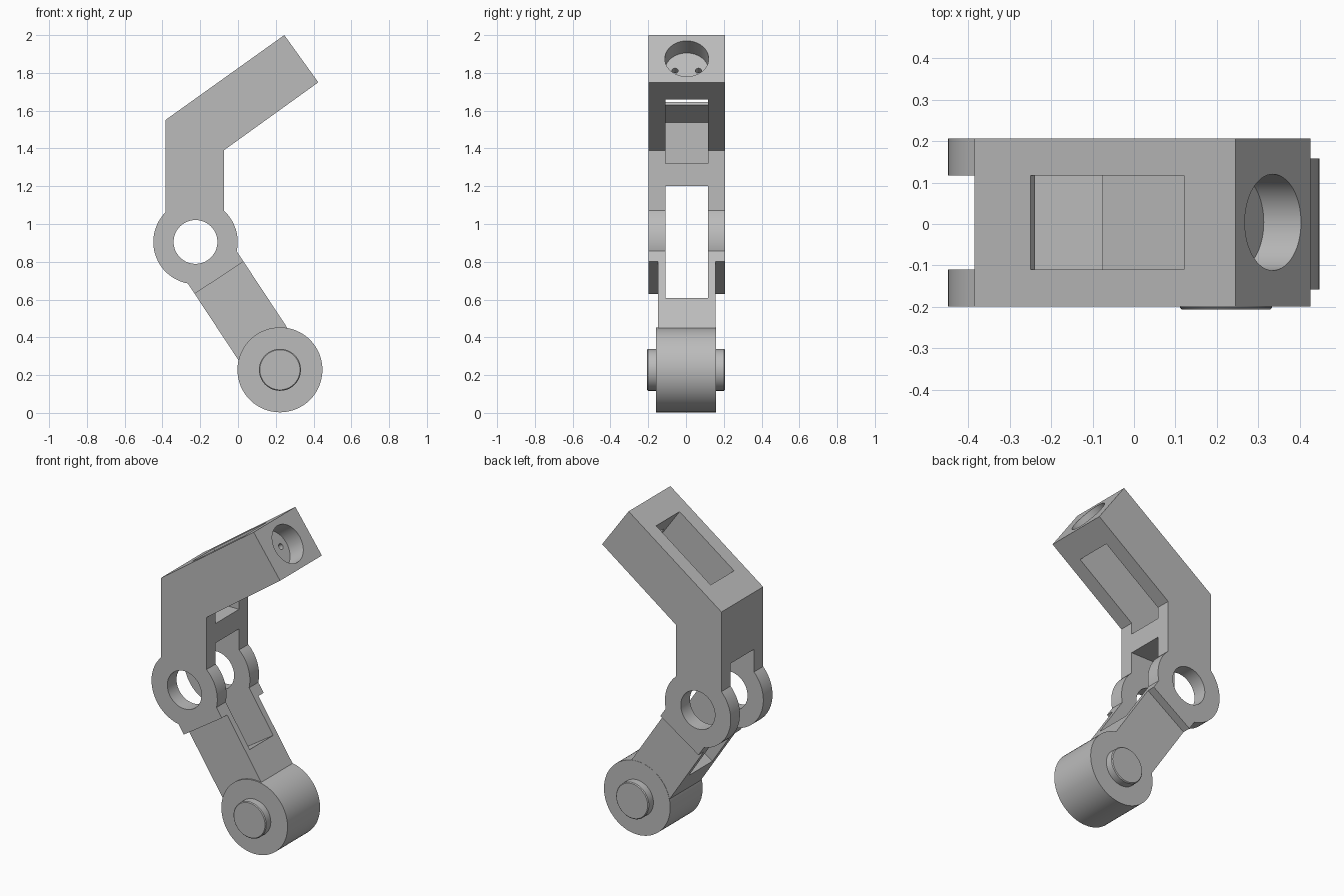
import bpy, bmesh, math
from mathutils import Vector

cube = bpy.data.objects.get("Cube")
if cube:
    bpy.data.objects.remove(cube, do_unlink=True)

grey = bpy.data.materials.new("plain_grey")
grey.use_nodes = True
COLOUR = (0.5, 0.5, 0.5, 1)
grey.diffuse_color = COLOUR
grey.node_tree.nodes["Principled BSDF"].inputs["Base Color"].default_value = COLOUR

MID = 0.004                      # sideways centre of the forked frame
EYE = Vector((-0.225, 0.905))    # pivot eye, in x and z
ROLLER = Vector((0.222, 0.228))
EYE_R, HOLE_R = 0.2235, 0.116
HALF_LINK = 0.155
DOWN = (ROLLER - EYE).normalized()
DOWN_SIDE = Vector((-DOWN.y, DOWN.x))
ARM = Vector((0.63, 0.45)).normalized()
ARM_UP = Vector((-ARM.y, ARM.x))


def finish(name, bm):
    bmesh.ops.recalc_face_normals(bm, faces=bm.faces)
    mesh = bpy.data.meshes.new(name)
    bm.to_mesh(mesh)
    bm.free()
    mesh.materials.append(grey)
    obj = bpy.data.objects.new(name, mesh)
    bpy.context.collection.objects.link(obj)
    return obj


def prism(name, outline, half, mid=MID):
    """Extrude an x-z outline across y."""
    bm = bmesh.new()
    face = bm.faces.new([bm.verts.new((p[0], mid - half, p[1])) for p in outline])
    new = bmesh.ops.extrude_face_region(bm, geom=[face])["geom"]
    verts = [v for v in new if isinstance(v, bmesh.types.BMVert)]
    bmesh.ops.translate(bm, verts=verts, vec=(0, 2 * half, 0))
    return finish(name, bm)


def rod(name, centre, axis, radius, length, bevel=0):
    bm = bmesh.new()
    bmesh.ops.create_cone(bm, cap_ends=True, segments=64, radius1=radius,
                          radius2=radius, depth=length)
    if bevel:
        rims = [e for e in bm.edges if abs(e.verts[0].co.z - e.verts[1].co.z) < 1e-5]
        bmesh.ops.bevel(bm, geom=rims, offset=bevel, segments=1, affect='EDGES')
    turn = Vector(axis).to_track_quat('Z', 'Y')
    bmesh.ops.rotate(bm, verts=bm.verts, matrix=turn.to_matrix())
    bmesh.ops.translate(bm, verts=bm.verts, vec=centre)
    return finish(name, bm)


def cut(target, *cutters):
    bpy.context.view_layer.objects.active = target
    for cutter in cutters:
        mod = target.modifiers.new("cut", 'BOOLEAN')
        mod.operation, mod.solver, mod.object = 'DIFFERENCE', 'EXACT', cutter
        bpy.ops.object.modifier_apply(modifier=mod.name)


def on_link(along, across):
    return EYE + DOWN * along + DOWN_SIDE * across


def arc(start, end, steps):
    for i in range(steps + 1):
        a = start + (end - start) * i / steps
        yield EYE + EYE_R * Vector((math.cos(a), math.sin(a)))


# Bent frame: arm, leg and pivot eye in one outline
lean = math.atan2(DOWN.y, DOWN.x)
spread = math.asin(HALF_LINK / EYE_R)
outline = [(-0.385, 1.55), (0.245, 2.0), (0.425, 1.75), (-0.075, 1.39)]
outline += arc(math.acos(0.15 / EYE_R), lean + spread, 14)
outline += [on_link(0.227, HALF_LINK), on_link(0.227, -HALF_LINK)]
outline += arc(lean - spread, -math.tau + math.acos(-0.16 / EYE_R), 26)
frame = prism("bent_frame", outline, 0.2025)

# Fork slot shared by the frame and the lower link
fork_slot = prism("fork_slot", [(-0.6, 1.2), (0.3, 1.2), on_link(0.458, 0.4),
                                on_link(0.458, -0.4)], 0.1135)

# Hollow through the arm and elbow, leaving a thin outer skin
low, high = Vector((-0.25, 1.647)), Vector((0.12, 1.911))
hollow = prism("arm_hollow", [
    low + ARM_UP * 0.1, low - ARM_UP * 0.02, (-0.365, 1.537), (-0.365, 1.32),
    (0.1, 1.32), high - ARM_UP * 0.45, high + ARM_UP * 0.1], 0.1135)

# Pivot hole, end socket and the two small holes in its floor
pivot_hole = rod("pivot_hole", (EYE.x, MID, EYE.y), (0, 1, 0), HOLE_R, 1)
arm_axis = Vector((ARM.x, 0, ARM.y))
arm_end = Vector((0.335, MID, 1.875))
socket = rod("end_socket", arm_end, arm_axis, HOLE_R, 0.22)
small_holes = [rod("small_hole", arm_end - arm_axis * 0.13 + Vector((0, y, 0)),
                   arm_axis, 0.017, 0.12) for y in (-0.062, 0.062)]
cut(frame, fork_slot, hollow, pivot_hole, socket, *small_holes)

# Lower link with the slot running into it
link = prism("lower_link", [on_link(0.2, HALF_LINK), on_link(0.2, -HALF_LINK),
                            on_link(0.75, -HALF_LINK), on_link(0.75, HALF_LINK)], 0.152)
cut(link, fork_slot)

# Round foot and its pin
foot = rod("round_foot", (ROLLER.x, 0, ROLLER.y), (0, 1, 0), 0.225, 0.315)
pin = rod("foot_pin", (ROLLER.x, 0, ROLLER.y), (0, 1, 0), 0.111, 0.413, 0.005)

for cutter in [fork_slot, hollow, pivot_hole, socket, *small_holes]:
    bpy.data.objects.remove(cutter, do_unlink=True)

bpy.ops.object.select_all(action='DESELECT')
for part in (frame, link, foot, pin):
    part.select_set(True)
bpy.context.view_layer.objects.active = frame
bpy.ops.object.shade_smooth_by_angle(angle=math.radians(25))
